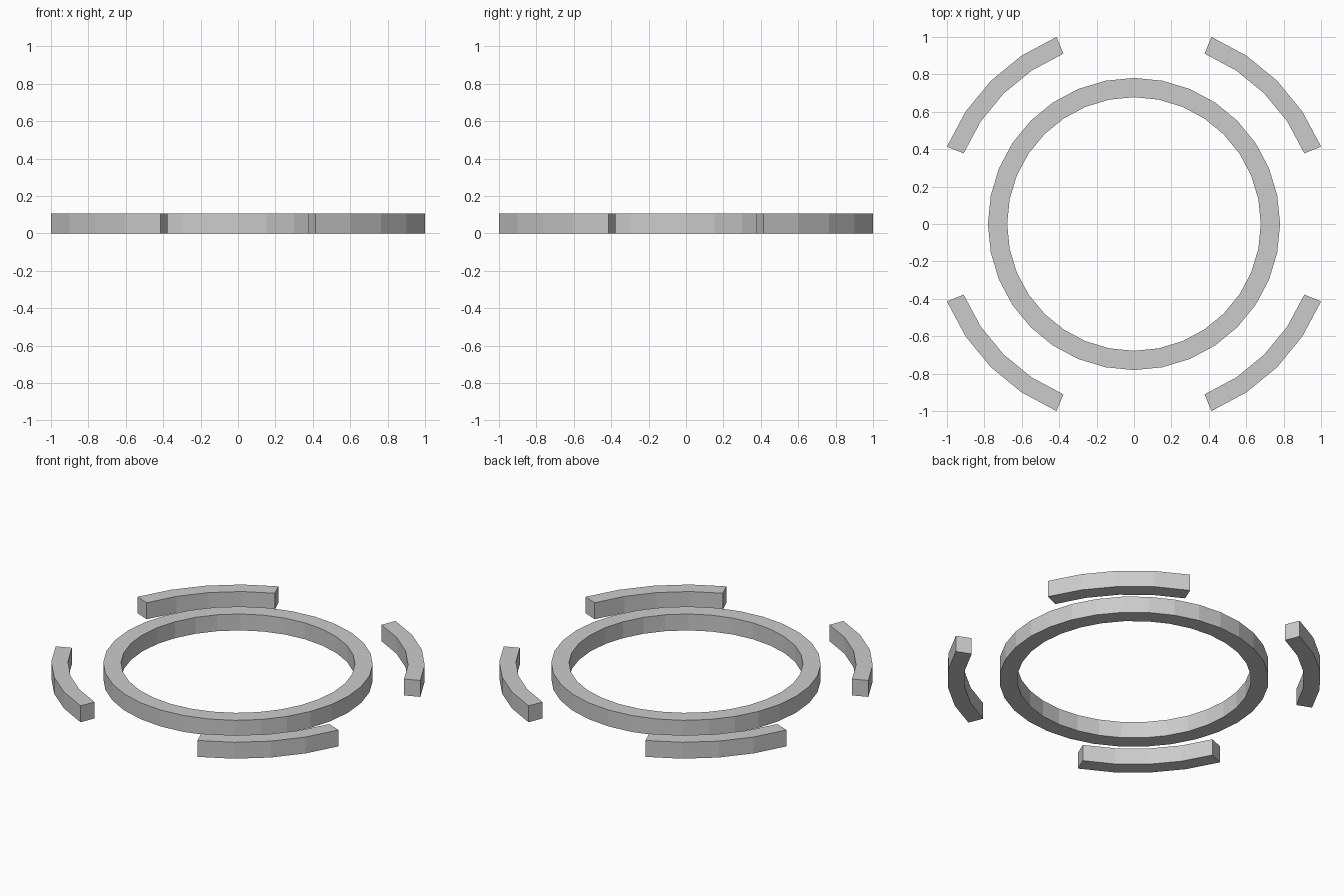
import bpy, bmesh
from math import cos, sin, pi

if "Cube" in bpy.data.objects:
    bpy.data.objects.remove(bpy.data.objects["Cube"])

HEIGHT = 0.105
STEP = 2 * pi / 32  # every curve follows a 32-sided circle


def ring_sector(name, inner, outer, first, count):
    """Flat-faced rectangular-section arc; a closed ring when count is 32."""
    closed = count == 32
    bm = bmesh.new()
    sections = []
    for i in range(first, first + count + (0 if closed else 1)):
        c, s = cos(i * STEP), sin(i * STEP)
        sections.append([bm.verts.new((r * c, r * s, z)) for r, z in
                         ((inner, 0), (outer, 0), (outer, HEIGHT), (inner, HEIGHT))])
    for i in range(count):
        a, b = sections[i], sections[(i + 1) % len(sections)]
        for k in range(4):
            n = (k + 1) % 4
            bm.faces.new((a[k], a[n], b[n], b[k]))
    if not closed:
        bm.faces.new(sections[0])
        bm.faces.new(sections[-1])
    bmesh.ops.recalc_face_normals(bm, faces=bm.faces)
    mesh = bpy.data.meshes.new(name)
    bm.to_mesh(mesh)
    bm.free()
    obj = bpy.data.objects.new(name, mesh)
    bpy.context.collection.objects.link(obj)
    return obj


# Central full ring
ring_sector("inner_ring", 0.678, 0.781, 0, 32)

# Four outer arcs, one per diagonal, each spanning 45 degrees
for q, label in enumerate(("back_right", "back_left", "front_left", "front_right")):
    ring_sector("outer_arc_" + label, 0.986, 1.0824, 8 * q + 2, 4)
